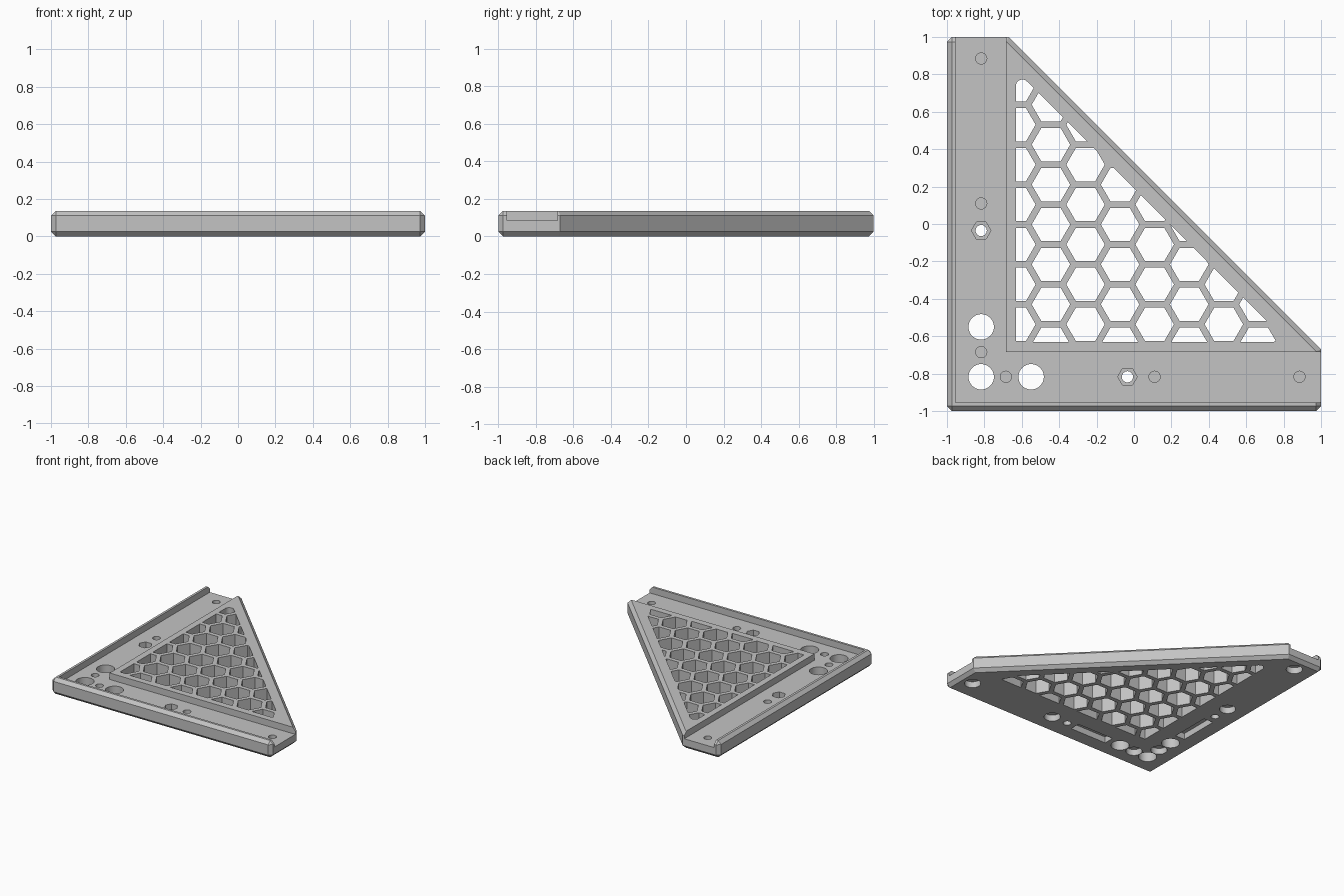
import bpy, bmesh, math
from mathutils import Vector

if "Cube" in bpy.data.objects:
    bpy.data.objects.remove(bpy.data.objects["Cube"], do_unlink=True)

HEIGHT = 0.137
FLOOR = 0.084
CHAMFER = 0.026
HIGH, LOW = 0.3, -0.1   # cutters reach past the plate on both sides


def add_prism(bm, outline, z0, z1):
    """Extrude a flat counter-clockwise outline between two heights."""
    face = bm.faces.new([bm.verts.new((x, y, z0)) for x, y in outline])
    new = bmesh.ops.extrude_face_region(bm, geom=[face])["geom"]
    bmesh.ops.translate(bm, verts=[v for v in new if isinstance(v, bmesh.types.BMVert)],
                        vec=(0, 0, z1 - z0))


def ring(center, radius, sides):
    step = math.tau / sides
    return [(center[0] + radius * math.cos(i * step),
             center[1] + radius * math.sin(i * step)) for i in range(sides)]


def box(x0, x1, y0, y1):
    return [(x0, y0), (x1, y0), (x1, y1), (x0, y1)]


def make_object(name, prisms):
    bm = bmesh.new()
    for outline, z0, z1 in prisms:
        add_prism(bm, outline, z0, z1)
    bmesh.ops.recalc_face_normals(bm, faces=bm.faces)
    mesh = bpy.data.meshes.new(name)
    bm.to_mesh(mesh)
    bm.free()
    obj = bpy.data.objects.new(name, mesh)
    bpy.context.collection.objects.link(obj)
    return obj


def apply_boolean(target, cutter, operation="DIFFERENCE"):
    cutter.hide_render = True
    mod = target.modifiers.new("cut", "BOOLEAN")
    mod.operation, mod.solver, mod.object = operation, "EXACT", cutter
    bpy.context.view_layer.objects.active = target
    bpy.ops.object.modifier_apply(modifier=mod.name)
    bpy.data.objects.remove(cutter, do_unlink=True)


def mirrored(points):
    """Each point and its reflection across the bracket's diagonal."""
    return points + [(y, x) for x, y in points if x != y]


# Plate with chamfered rims; the two blunt corners stay sharp
SHORT = -0.67
plate = make_object("corner_bracket", [
    ([(-1, -1), (1, -1), (1, SHORT), (SHORT, 1), (-1, 1)], 0, HEIGHT)])
bm = bmesh.new()
bm.from_mesh(plate.data)


def is_blunt(edge):
    a, b = (v.co for v in edge.verts)
    return abs(a.z - b.z) > 0.01 and a.x + a.y > 0.1


bmesh.ops.bevel(bm, geom=[e for e in bm.edges if not is_blunt(e)], offset=CHAMFER,
                segments=1, affect="EDGES", clamp_overlap=True)
bm.to_mesh(plate.data)
bm.free()

# L-shaped channel, open at both ends
IN, OUT = -0.685, -0.955
apply_boolean(plate, make_object("channel_cutter", [
    ([(OUT, OUT), (1.2, OUT), (1.2, IN), (IN, IN), (IN, 1.2), (OUT, 1.2)], FLOOR, HIGH)]))

# Hole positions along the centre line of the arms
MID = -0.817
screws = mirrored([(MID, 0.885), (MID, 0.11), (MID, -0.685)])
nuts = mirrored([(MID, -0.035)])
bolts = mirrored([(MID, -0.55), (MID, MID)])

# Pockets from above: screw holes and hexagonal nut seats
apply_boolean(plate, make_object("top_pocket_cutter",
    [(ring(p, 0.03, 24), 0.056, HIGH) for p in screws] +
    [(ring(p, 0.052, 6), 0.035, HIGH) for p in nuts]))

# Pockets from below: counterbores and slots
slots = [box(MID - 0.042, MID + 0.042, -0.44, -0.11),
         box(-0.44, -0.11, MID - 0.042, MID + 0.042)]
apply_boolean(plate, make_object("underside_pocket_cutter",
    [(ring(p, 0.061, 32), LOW, 0.05) for p in screws] +
    [(s, LOW, 0.05) for s in slots]))

# Holes through the whole plate
apply_boolean(plate, make_object("through_hole_cutter",
    [(ring(p, 0.068, 40), LOW, HIGH) for p in bolts] +
    [(ring(p, 0.03, 24), LOW, HIGH) for p in nuts]))

# Honeycomb openings, trimmed to a triangle with rounded sharp corners
PITCH = 0.2135
COLUMN = PITCH * math.sqrt(3) / 2
cells = []
for i in range(8):
    for j in range(-4, 5):
        x = -0.629 + i * COLUMN
        y = 0.104 + (j + 0.5 * (i % 2)) * PITCH
        if x + y < 0.45:
            cells.append((ring((x, y), 0.103, 6), LOW, HIGH))
honeycomb = make_object("honeycomb_cutter", cells)

EDGE, DIAGONAL, ROUND = -0.632, 0.19, 0.035
reach = DIAGONAL - EDGE - ROUND / math.tan(math.pi / 8)


def arc(center, start, end, steps=8):
    return [(center[0] + ROUND * math.cos(math.radians(start + (end - start) * k / steps)),
             center[1] + ROUND * math.sin(math.radians(start + (end - start) * k / steps)))
            for k in range(steps + 1)]


trim = ([(EDGE, EDGE)] + arc((reach, EDGE + ROUND), -90, 45)
        + arc((EDGE + ROUND, reach), 45, 180))
apply_boolean(honeycomb, make_object("honeycomb_trim", [(trim, LOW - 0.1, HIGH + 0.1)]),
              "INTERSECT")
apply_boolean(plate, honeycomb)

# Plain grey finish
grey = bpy.data.materials.new("plain_grey")
grey.use_nodes = True
colour = (0.55, 0.55, 0.55, 1)
grey.diffuse_color = colour
grey.node_tree.nodes["Principled BSDF"].inputs["Base Color"].default_value = colour
plate.data.materials.clear()
plate.data.materials.append(grey)
for poly in plate.data.polygons:
    poly.material_index = 0

# Smooth the round bores, keep all other edges crisp
bpy.ops.object.select_all(action="DESELECT")
plate.select_set(True)
bpy.context.view_layer.objects.active = plate
bpy.ops.object.shade_smooth_by_angle(angle=math.radians(25))
